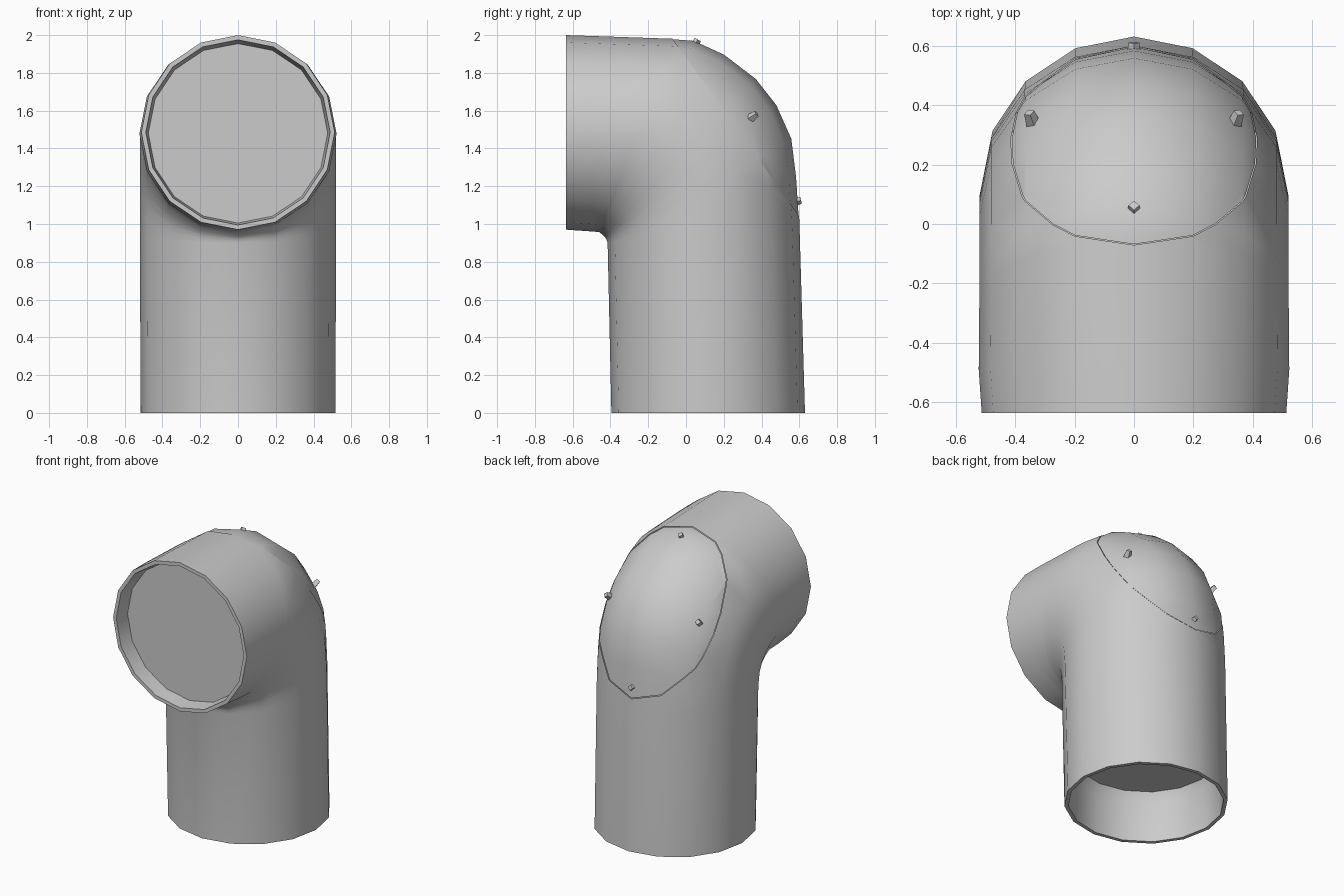
import bpy, bmesh, math
from mathutils import Vector

cube = bpy.data.objects.get("Cube")
if cube:
    bpy.data.objects.remove(cube, do_unlink=True)

SIDES = 16


def make_material(name, rgb):
    mat = bpy.data.materials.new(name)
    mat.use_nodes = True
    mat.diffuse_color = (*rgb, 1)
    mat.node_tree.nodes["Principled BSDF"].inputs["Base Color"].default_value = (*rgb, 1)
    return mat


grey = make_material("light grey metal", (0.6, 0.6, 0.6))


def finish(bm, name):
    mesh = bpy.data.meshes.new(name)
    bm.to_mesh(mesh)
    bm.free()
    mesh.materials.append(grey)
    obj = bpy.data.objects.new(name, mesh)
    bpy.context.collection.objects.link(obj)
    bpy.ops.object.select_all(action="DESELECT")
    obj.select_set(True)
    bpy.context.view_layer.objects.active = obj
    bpy.ops.object.shade_smooth_by_angle(angle=math.radians(35))
    return obj


# Each section: outer-bend point (y, z), inner-bend point (y, z), half width
SECTIONS = [
    ((-0.53, 1.955), (-0.53, 1.005), 0.475),    # recessed front disc
    ((-0.635, 1.975), (-0.635, 0.995), 0.488),  # front lip
    ((-0.635, 2.0), (-0.635, 0.97), 0.512),
    ((-0.49, 1.995), (-0.49, 0.96), 0.522),     # collar seam
    ((-0.05, 1.98), (-0.46, 0.957), 0.52),
    ((0.04, 1.973), (-0.45, 0.95), 0.52),
    ((0.2, 1.9), (-0.443, 0.943), 0.52),
    ((0.37, 1.77), (-0.435, 0.935), 0.52),
    ((0.48, 1.63), (-0.428, 0.928), 0.52),
    ((0.56, 1.45), (-0.422, 0.92), 0.52),
    ((0.585, 1.25), (-0.418, 0.91), 0.52),
    ((0.6, 1.02), (-0.415, 0.9), 0.52),
    ((0.63, 0.0), (-0.395, 0.0), 0.515),        # bottom rim
    ((0.605, 0.0), (-0.37, 0.0), 0.49),
    ((0.595, 0.28), (-0.36, 0.28), 0.48),       # ledge and inner disc
    ((0.57, 0.34), (-0.335, 0.34), 0.455),
]


def loft_pipe():
    bm = bmesh.new()
    rings = []
    for outer, inner, half in SECTIONS:
        a, b = Vector((0, *outer)), Vector((0, *inner))
        centre, arm = (a + b) / 2, (a - b) / 2
        ring = []
        for i in range(SIDES):
            t = math.tau * i / SIDES
            ring.append(bm.verts.new(centre + arm * math.cos(t) + Vector((half * math.sin(t), 0, 0))))
        rings.append(ring)
    for r, s in zip(rings, rings[1:]):
        for i in range(SIDES):
            j = (i + 1) % SIDES
            bm.faces.new((r[i], r[j], s[j], s[i]))
    bm.faces.new(rings[0])
    bm.faces.new(rings[-1])
    bmesh.ops.recalc_face_normals(bm, faces=bm.faces)
    return bm


# The elbow is split by a slanted plane into a pipe and a rear access dome
CUT = Vector((0, 0.265, 1.51))
NORMAL = Vector((0, 0.94, 0.67)).normalized()


def split_pipe(name, dome):
    bm = loft_pipe()
    geom = bm.verts[:] + bm.edges[:] + bm.faces[:]
    bmesh.ops.bisect_plane(bm, geom=geom, plane_co=CUT, plane_no=NORMAL,
                           clear_inner=dome, clear_outer=not dome)
    if dome:
        # Shrink slightly so a fine seam shows around the dome
        for v in bm.verts:
            v.co = CUT + (v.co - CUT) * 0.992
    return finish(bm, name)


split_pipe("elbow_pipe", False)
split_pipe("rear_dome", True)

# Small fasteners around the dome
BOLTS = {"top": (0, 0.05, 1.955), "bottom": (0, 0.585, 1.12),
         "left": (0.345, 0.355, 1.57), "right": (-0.345, 0.355, 1.57)}
for side, place in BOLTS.items():
    bm = bmesh.new()
    bmesh.ops.create_cone(bm, cap_ends=True, segments=4, radius1=0.025, radius2=0.018, depth=0.05)
    direction = NORMAL + (Vector(place) - CUT)
    turn = direction.to_track_quat("Z", "Y").to_matrix()
    bmesh.ops.rotate(bm, verts=bm.verts, matrix=turn)
    bmesh.ops.translate(bm, verts=bm.verts, vec=place)
    finish(bm, "bolt_" + side)
